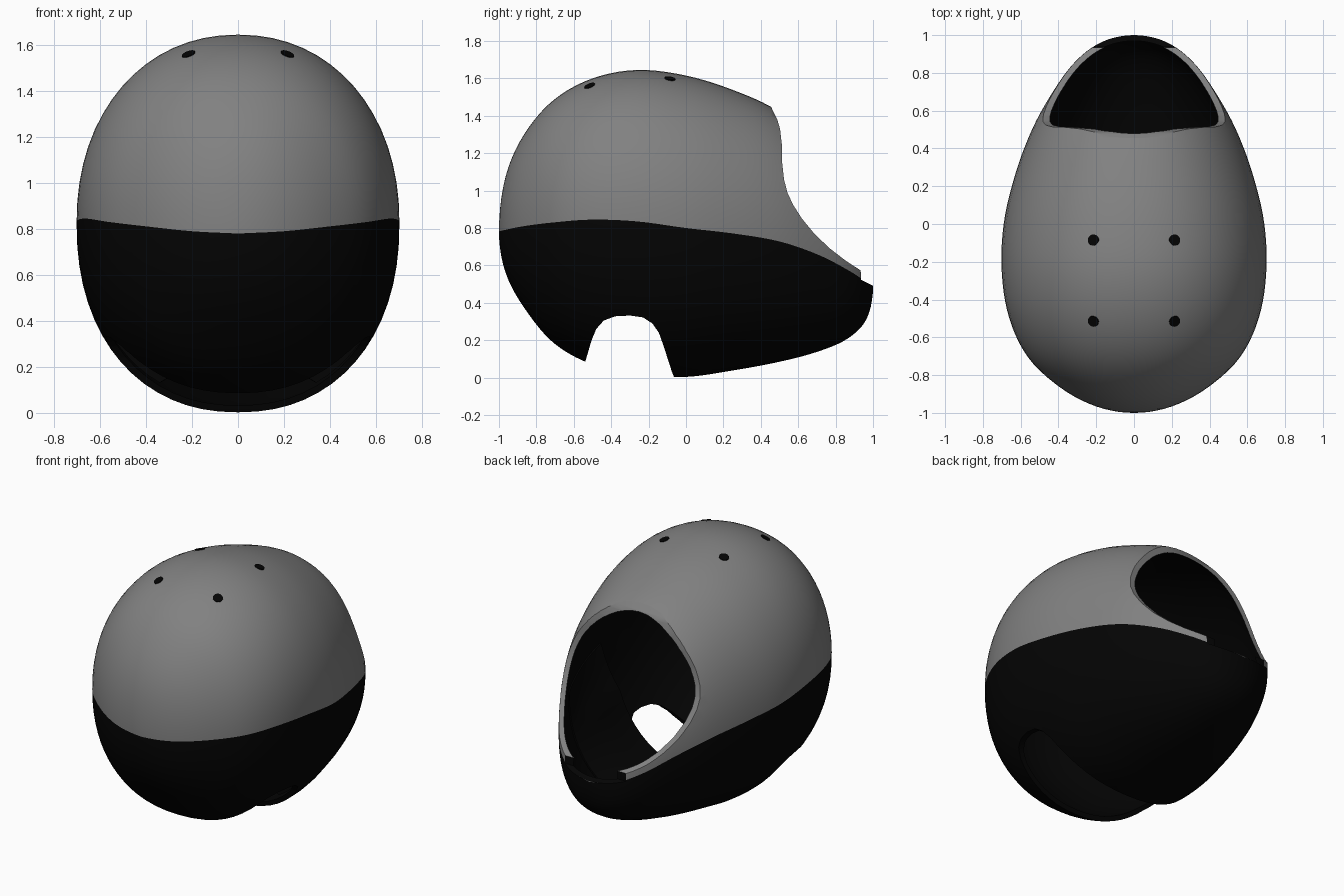
import bpy
import bmesh
from math import cos, sin, pi, radians, copysign
from mathutils import Vector

cube = bpy.data.objects.get("Cube")
if cube:
    bpy.data.objects.remove(cube, do_unlink=True)


def material(name, value):
    m = bpy.data.materials.new(name)
    m.use_nodes = True
    m.diffuse_color = (value, value, value, 1)
    m.node_tree.nodes["Principled BSDF"].inputs["Base Color"].default_value = (value, value, value, 1)
    return m


MATS = [material("shell_grey", 0.22), material("matte_black", 0.0012)]
GREY, BLACK = 0, 1

# Profiles sampled at equal angles from the rounded end at -y to the chin at +y
WIDTH = [0, .20, .39, .56, .66, .70, .69, .63, .54, .425, .305, .165, 0]
TOP = [.78, 1.07, 1.30, 1.485, 1.60, 1.645, 1.615, 1.535, 1.42, 1.23, .97, .72, .485]
SEAM = [.78, .79, .81, .83, .845, .835, .80, .77, .728, .657, .575, .51, .485]
BOTTOM = [.78, .565, .375, .185, .07, .015, .004, .04, .085, .14, .21, .315, .485]


def sample(values, s):
    """Smooth curve through the values at position s from 0 to 1."""
    v = [2 * values[0] - values[1], *values, 2 * values[-1] - values[-2]]
    n = len(values) - 1
    i = min(int(s * n), n - 1)
    t = s * n - i
    a, b, c, d = v[i:i + 4]
    return b + .5 * t * (c - a + t * (2 * a - 5 * b + 4 * c - d + t * (3 * (b - c) + d - a)))


def surface(s, a):
    """Point on the outer skin: station s, angle a round a superellipse section."""
    w, top, seam, low = (sample(p, s) for p in (WIDTH, TOP, SEAM, BOTTOM))
    height, n = (top - seam, 2.12) if sin(a) > 0 else (seam - low, 2.2)
    x, z = (copysign(abs(c) ** (2 / n), c) for c in (cos(a), sin(a)))
    return Vector((w * x, -cos(pi * s), seam + height * z))


def finish(bm, name):
    bmesh.ops.recalc_face_normals(bm, faces=bm.faces)
    mesh = bpy.data.meshes.new(name)
    bm.to_mesh(mesh)
    bm.free()
    for m in MATS:
        mesh.materials.append(m)
    obj = bpy.data.objects.new(name, mesh)
    bpy.context.collection.objects.link(obj)
    return obj


def make_shell(stations=60, sides=64):
    """Egg of rounded sections, upper half grey and lower half black."""
    bm = bmesh.new()
    rings = [[bm.verts.new(surface(k / stations, 2 * pi * j / sides)) for j in range(sides)]
             for k in range(stations + 1)]
    for r0, r1 in zip(rings, rings[1:]):
        for j in range(sides):
            n = (j + 1) % sides
            f = bm.faces.new((r0[j], r0[n], r1[n], r1[j]))
            f.material_index = GREY if j < sides // 2 else BLACK
    bmesh.ops.remove_doubles(bm, verts=bm.verts, dist=1e-5)
    return finish(bm, "helmet_shell")


def side_cutter(name, outline, rule):
    """Side outline (y, z) pulled across the full width."""
    bm = bmesh.new()
    face = bm.faces.new([bm.verts.new((-1, y, z)) for y, z in outline])
    ext = bmesh.ops.extrude_face_region(bm, geom=[face])["geom"]
    moved = [g for g in ext if isinstance(g, bmesh.types.BMVert)]
    bmesh.ops.translate(bm, verts=moved, vec=(2, 0, 0))
    for f in bm.faces:
        f.material_index = rule(f.calc_center_median())
    return finish(bm, name)


def cheek_pad(name, side, rows=10, cols=12):
    """Padding inside the lower shell, thinning out towards its top and the chin."""
    bm = bmesh.new()
    grid = []
    for i in range(rows + 1):
        s = .48 + .18 * i / rows
        row = []
        for j in range(cols + 1):
            p = surface(s, radians(-60 * j / cols))
            inner = Vector((p.x - .03, p.y, p.z + .03 * j / cols))
            depth = .01 + .1 * (1 - (i / rows) ** 2) * min(1, 3 * j / cols)
            outer = inner + depth * Vector((-1, 0, .6 * j / cols))
            row.append([bm.verts.new((side * q.x, q.y, q.z)) for q in (inner, outer)])
        grid.append(row)
    for layer in (0, 1):
        for r0, r1 in zip(grid, grid[1:]):
            for j in range(cols):
                bm.faces.new([v[layer] for v in (r0[j], r0[j + 1], r1[j + 1], r1[j])])
    border = grid[0] + [r[-1] for r in grid[1:]] + grid[-1][-2::-1] + [r[0] for r in grid[-2:0:-1]]
    for a, b in zip(border, border[1:] + border[:1]):
        bm.faces.new((a[0], b[0], b[1], a[1]))
    for f in bm.faces:
        f.material_index = BLACK
    return finish(bm, name)


def vent_plate(name, x, y, shell):
    """Thin round black plate lying on the crown."""
    hit, point, normal, _ = shell.ray_cast(Vector((x, y, 3)), Vector((0, 0, -1)))
    bm = bmesh.new()
    bmesh.ops.create_cone(bm, cap_ends=True, segments=16, radius1=.03, radius2=.03, depth=.008)
    bmesh.ops.rotate(bm, verts=bm.verts, matrix=normal.to_track_quat('Z', 'Y').to_matrix())
    bmesh.ops.translate(bm, verts=bm.verts, vec=point)
    for f in bm.faces:
        f.material_index = BLACK
    return finish(bm, name)


def smooth(obj):
    bpy.ops.object.select_all(action='DESELECT')
    bpy.context.view_layer.objects.active = obj
    obj.select_set(True)
    bpy.ops.object.shade_smooth_by_angle(angle=.6)


shell = make_shell()
wall = shell.modifiers.new("wall", 'SOLIDIFY')
wall.thickness = .03
wall.offset = -1
wall.material_offset = BLACK

# Face opening, with a step down to the chin bar
face_outline = [(.43, 1.7), (.445, 1.47), (.468, 1.42), (.488, 1.38), (.503, 1.33), (.512, 1.25),
                (.514, 1.15), (.524, 1.06), (.542, .99), (.572, .925), (.62, .85), (.69, .765),
                (.77, .69), (.85, .628), (.934, .573), (.936, .523), (1.1, .44), (1.1, 1.7)]
# Arched neck opening through both sides
neck_outline = [(-.57, -.1), (-.55, .06), (-.537, .09), (-.505, .2), (-.48, .26), (-.44, .305),
                (-.38, .328), (-.3, .332), (-.23, .322), (-.18, .29), (-.145, .24),
                (-.12, .17), (-.075, .03), (-.055, -.02), (-.03, -.1)]
cutters = [side_cutter("face_cutter", face_outline, lambda c: BLACK if c.y > .935 and c.z < .6 else GREY),
           side_cutter("neck_cutter", neck_outline, lambda c: BLACK)]
for c in cutters:
    c.hide_render = True
    cut = shell.modifiers.new("cut", 'BOOLEAN')
    cut.operation = 'DIFFERENCE'
    cut.solver = 'EXACT'
    cut.object = c

bpy.context.view_layer.objects.active = shell
for m in list(shell.modifiers):
    bpy.ops.object.modifier_apply(modifier=m.name)
for c in cutters:
    bpy.data.objects.remove(c, do_unlink=True)
smooth(shell)

# Cheek pads and crown vents, mirrored left and right
for label, side in (("left", 1), ("right", -1)):
    smooth(cheek_pad("cheek_pad_" + label, side))
    for place, y in (("front", -.515), ("back", -.085)):
        vent_plate(f"vent_{place}_{label}", side * .215, y, shell)
